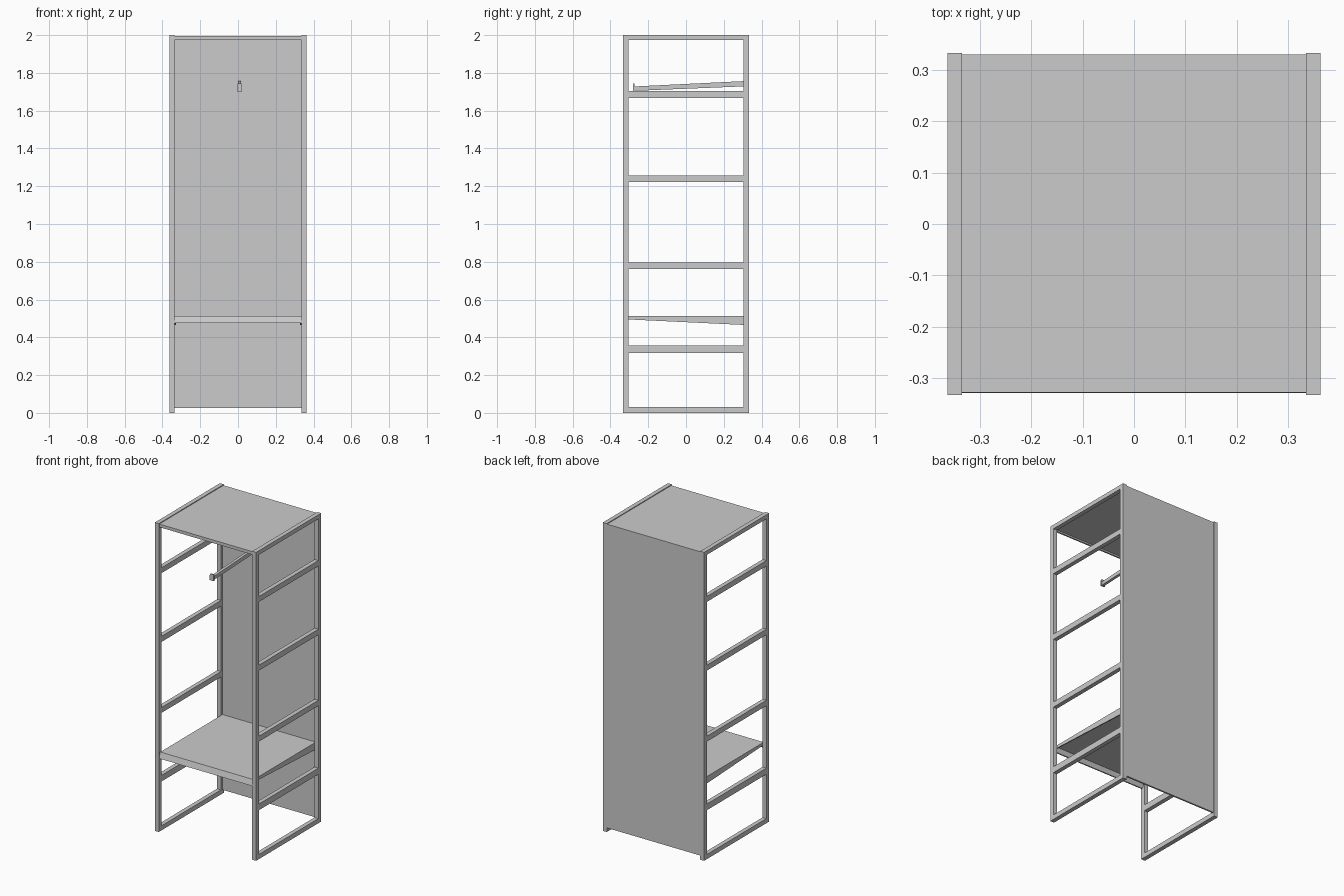
import bpy

if "Cube" in bpy.data.objects:
    bpy.data.objects.remove(bpy.data.objects["Cube"])

W, D, H = 0.363, 0.333, 2.0   # half width, half depth, height
T = 0.028                     # frame tube thickness
IN = W - T                    # inner half width


def mesh(name, verts, faces):
    me = bpy.data.meshes.new(name)
    me.from_pydata(verts, [], faces)
    me.update()
    ob = bpy.data.objects.new(name, me)
    bpy.context.collection.objects.link(ob)
    return ob


def prism(name, profile, a, b, axis='x'):
    """Extrude a 2D profile (y,z), or (x,z) when axis is y, from a to b."""
    n = len(profile)
    place = (lambda p, t: (t, p[0], p[1])) if axis == 'x' else (lambda p, t: (p[0], t, p[1]))
    verts = [place(p, t) for t in (a, b) for p in profile]
    faces = [list(range(n))[::-1], list(range(n, 2 * n))]
    faces += [[i, (i + 1) % n, n + (i + 1) % n, n + i] for i in range(n)]
    if axis == 'y':
        faces = [f[::-1] for f in faces]
    return mesh(name, verts, faces)


def box(name, x0, x1, y0, y1, z0, z1):
    return prism(name, [(y0, z0), (y1, z0), (y1, z1), (y0, z1)], x0, x1)


# side frames: two posts plus cross rails on each side
rails = [(0, 0.03), (0.317, 0.357), (0.762, 0.797), (1.222, 1.258), (1.668, 1.703), (1.973, H)]
for side, x0, x1 in (("left", -W, -IN), ("right", IN, W)):
    box(side + "_front_post", x0, x1, -D, -D + T, 0, H)
    box(side + "_back_post", x0, x1, D - T, D, 0, H)
    for i, (z0, z1) in enumerate(rails):
        box(f"{side}_rail_{i + 1}", x0, x1, -D + T, D - T, z0, z1)

# back panel
box("back_panel", -IN, IN, 0.319, 0.330, 0.025, 1.995)

# top panel: sheet with a folded front lip
prism("top_panel", [(-0.328, 1.975), (-0.318, 1.975), (-0.318, 1.985),
                    (0.319, 1.985), (0.319, 1.995), (-0.328, 1.995)], -IN, IN)

# shelf: sheet with a slightly sloping front lip
prism("shelf", [(-0.329, 0.475), (-0.321, 0.475), (-0.308, 0.502),
                (0.319, 0.502), (0.319, 0.513), (-0.318, 0.513)], -IN, IN)

# wedge-shaped shelf brackets
for side, x0, x1 in (("left", -IN, -IN + 0.007), ("right", IN - 0.007, IN)):
    prism(side + "_shelf_bracket", [(-0.31, 0.495), (0.319, 0.465),
                                    (0.319, 0.512), (-0.31, 0.512)], x0, x1)

# sloping hanging arm with an end stop
CX = 0.008
prism("hanging_arm", [(-0.275, 1.705), (0.319, 1.729), (0.319, 1.757), (-0.275, 1.728)],
      CX - 0.009, CX + 0.009)
prism("arm_end_stop", [(CX - 0.014, 1.702), (CX + 0.014, 1.702), (CX + 0.014, 1.735),
                       (CX + 0.009, 1.744), (CX - 0.009, 1.744), (CX - 0.014, 1.735)],
      -0.281, -0.273, 'y')

# small strip on the back panel above the arm
box("back_strip", CX - 0.022, CX + 0.022, 0.312, 0.320, 1.797, 1.802)
